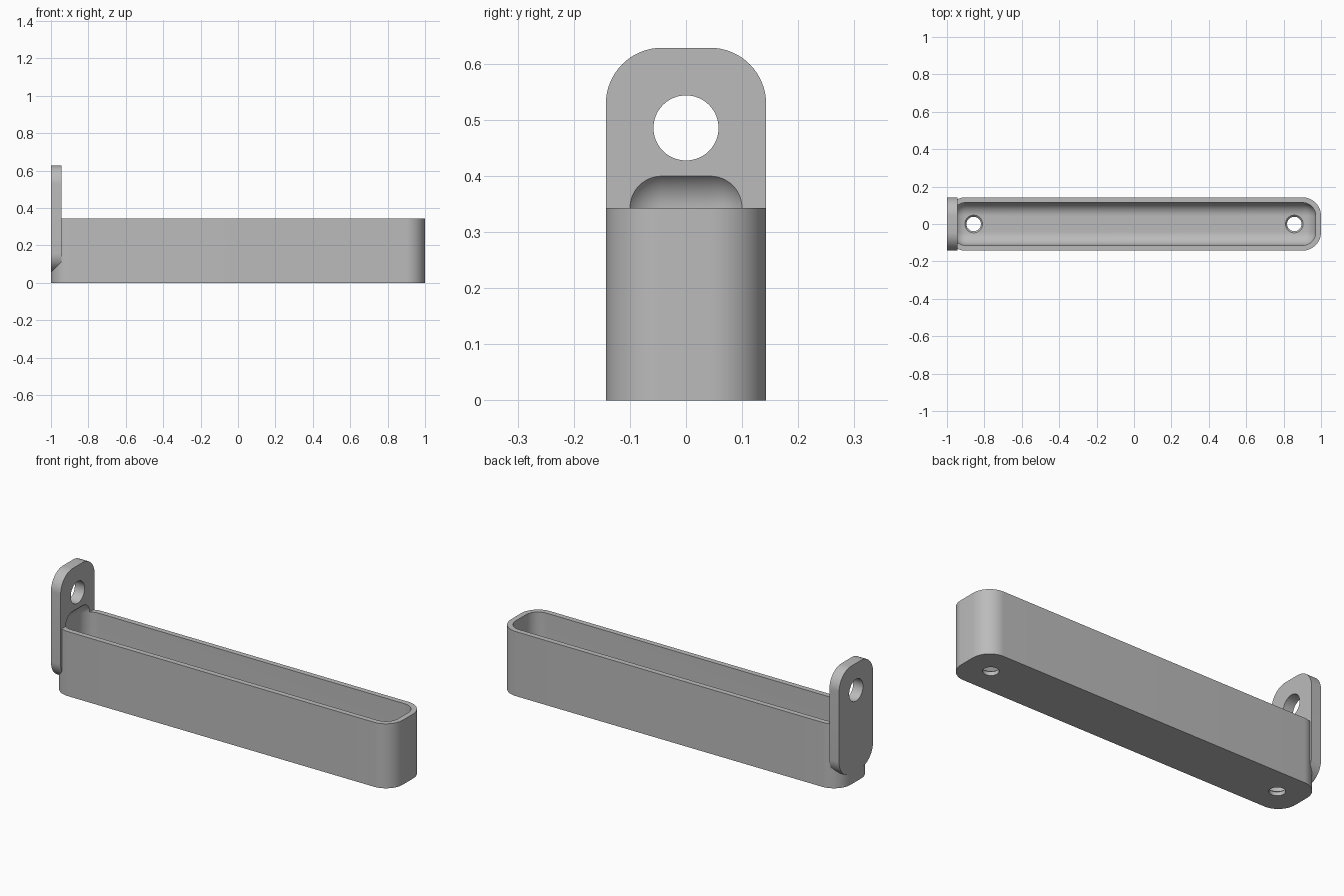
import bpy, bmesh, math
from mathutils import Matrix, Vector

U = 2 / 70          # one design unit
SEG = 16            # segments per rounded corner

if "Cube" in bpy.data.objects:
    bpy.data.objects.remove(bpy.data.objects["Cube"])

grey = bpy.data.materials.new("plain_grey")
grey.use_nodes = True
color = (0.5, 0.5, 0.5, 1)
grey.diffuse_color = color
grey.node_tree.nodes["Principled BSDF"].inputs["Base Color"].default_value = color


def finish(bm, name):
    mesh = bpy.data.meshes.new(name)
    bmesh.ops.recalc_face_normals(bm, faces=bm.faces)
    bm.to_mesh(mesh)
    bm.free()
    mesh.materials.append(grey)
    ob = bpy.data.objects.new(name, mesh)
    bpy.context.collection.objects.link(ob)
    return ob


def rounded_box(name, lo, hi, radius, axis=None):
    """Box from lo to hi; rounds edges along one axis, or all of them."""
    lo, hi = Vector(lo) * U, Vector(hi) * U
    bm = bmesh.new()
    bmesh.ops.create_cube(bm, size=1)
    bmesh.ops.scale(bm, vec=hi - lo, verts=bm.verts)
    bmesh.ops.translate(bm, vec=(lo + hi) / 2, verts=bm.verts)
    edges = [e for e in bm.edges if axis is None or
             abs((e.verts[0].co - e.verts[1].co).normalized()[axis]) > 0.9]
    bmesh.ops.bevel(bm, geom=edges, offset=radius * U, offset_type='OFFSET',
                    segments=SEG, profile=0.5, affect='EDGES')
    return finish(bm, name)


def cone(name, center, r1, r2, depth, along_x=False):
    bm = bmesh.new()
    spin = Matrix.Rotation(math.pi / 2, 4, 'Y') if along_x else Matrix()
    bmesh.ops.create_cone(bm, cap_ends=True, segments=64, radius1=r1 * U,
                          radius2=r2 * U, depth=depth * U,
                          matrix=Matrix.Translation(Vector(center) * U) @ spin)
    return finish(bm, name)


def combine(target, tool, operation):
    """Apply a boolean and discard the tool."""
    mod = target.modifiers.new(operation.lower(), 'BOOLEAN')
    mod.operation, mod.object, mod.solver = operation, tool, 'EXACT'
    with bpy.context.temp_override(object=target, active_object=target):
        bpy.ops.object.modifier_apply(modifier=mod.name)
    bpy.data.objects.remove(tool)


# Tray body and upright hanging plate at its end
tray = rounded_box("tray_with_hanging_plate", (-35, -5, 0), (35, 5, 12), 3.5, axis=2)
plate = rounded_box("plate", (-35, -5, 2), (-33, 5, 22), 3.5, axis=0)
combine(tray, plate, 'UNION')

# Fully rounded cavity, which also scoops into the plate above the rim
cavity = rounded_box("cavity", (-34, -4, 1), (34, 4, 14.5), 2.5)
combine(tray, cavity, 'DIFFERENCE')

# Hanging hole in the plate
combine(tray, cone("hanging_hole", (-34, 0, 17), 2.03, 2.03, 6, True), 'DIFFERENCE')

# Countersunk holes in the floor
for x in (-30, 30):
    combine(tray, cone("screw_hole", (x, 0, 0.5), 1.35, 1.35, 4), 'DIFFERENCE')
    combine(tray, cone("countersink", (x, 0, 1), 1.35, 1.95, 0.6), 'DIFFERENCE')

# Smooth curves, crisp edges
bpy.ops.object.select_all(action='DESELECT')
tray.select_set(True)
bpy.context.view_layer.objects.active = tray
bpy.ops.object.shade_smooth_by_angle(angle=math.radians(30))
